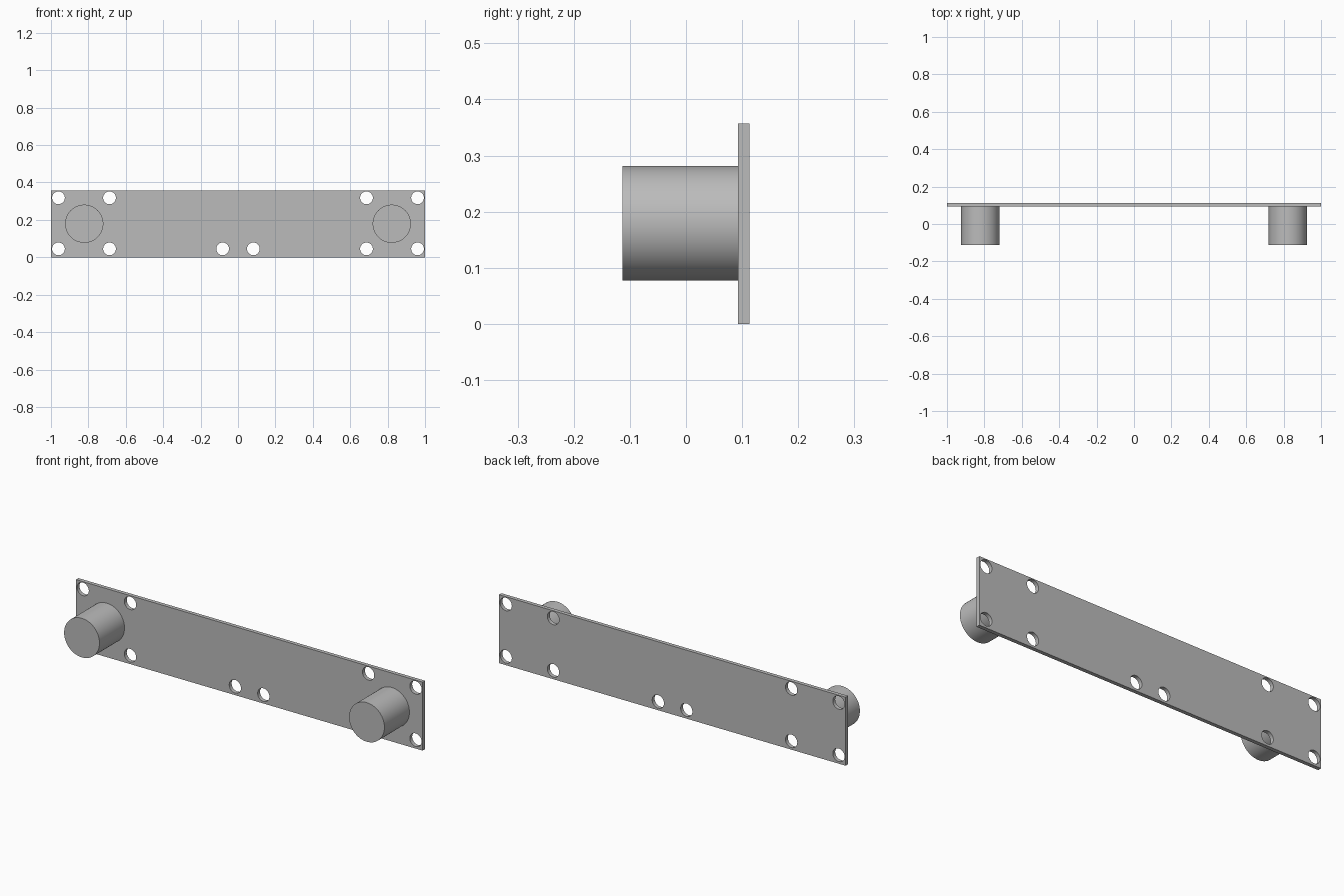
import bpy, bmesh, math
from mathutils import Matrix, Vector

cube = bpy.data.objects.get("Cube")
if cube:
    bpy.data.objects.remove(cube, do_unlink=True)

WIDTH, HEIGHT = 2.0, 0.357
BACK, FACE, TIP = 0.113, 0.093, -0.113   # y of plate back, plate face, post tips
HOLE_R, POST_R = 0.034, 0.102
LOW, HIGH = 0.045, 0.318                 # hole rows

grey = bpy.data.materials.new("plain grey")
grey.use_nodes = True
colour = (0.5, 0.5, 0.5, 1)
grey.diffuse_color = colour
grey.node_tree.nodes["Principled BSDF"].inputs["Base Color"].default_value = colour


def make_object(name, bm):
    mesh = bpy.data.meshes.new(name)
    bm.to_mesh(mesh)
    bm.free()
    mesh.materials.append(grey)
    obj = bpy.data.objects.new(name, mesh)
    bpy.context.collection.objects.link(obj)
    return obj


def add_cylinder(bm, x, z, radius, y0, y1, sides):
    place = Matrix.Translation((x, (y0 + y1) / 2, z)) @ Matrix.Rotation(math.pi / 2, 4, 'X')
    bmesh.ops.create_cone(bm, cap_ends=True, segments=sides, radius1=radius,
                          radius2=radius, depth=y1 - y0, matrix=place)


def smooth(obj):
    bpy.ops.object.select_all(action='DESELECT')
    obj.select_set(True)
    bpy.context.view_layer.objects.active = obj
    bpy.ops.object.shade_smooth_by_angle(angle=math.radians(30))


# Mounting plate
bm = bmesh.new()
bmesh.ops.create_cube(bm, size=1)
bmesh.ops.scale(bm, vec=Vector((WIDTH, BACK - FACE, HEIGHT)), verts=bm.verts)
bmesh.ops.translate(bm, vec=Vector((0, (BACK + FACE) / 2, HEIGHT / 2)), verts=bm.verts)
plate = make_object("mounting_plate", bm)

# Screw holes: four around each post, two at the lower middle
bm = bmesh.new()
for side in (-1, 1):
    for x, z in ((0.96, LOW), (0.96, HIGH), (0.687, LOW), (0.687, HIGH), (0.082, LOW)):
        add_cylinder(bm, side * x, z, HOLE_R, FACE - 0.05, BACK + 0.05, 48)
cutter = make_object("hole_cutter", bm)
cutter.hide_render = True

cut = plate.modifiers.new("holes", 'BOOLEAN')
cut.operation = 'DIFFERENCE'
cut.solver = 'EXACT'
cut.object = cutter
bpy.ops.object.select_all(action='DESELECT')
plate.select_set(True)
bpy.context.view_layer.objects.active = plate
bpy.ops.object.modifier_apply(modifier=cut.name)
bpy.data.objects.remove(cutter, do_unlink=True)
smooth(plate)

# Round posts on the front
for name, x in (("right_post", -0.822), ("left_post", 0.822)):
    bm = bmesh.new()
    add_cylinder(bm, x, HEIGHT / 2 + 0.001, POST_R, TIP, FACE, 96)
    smooth(make_object(name, bm))
